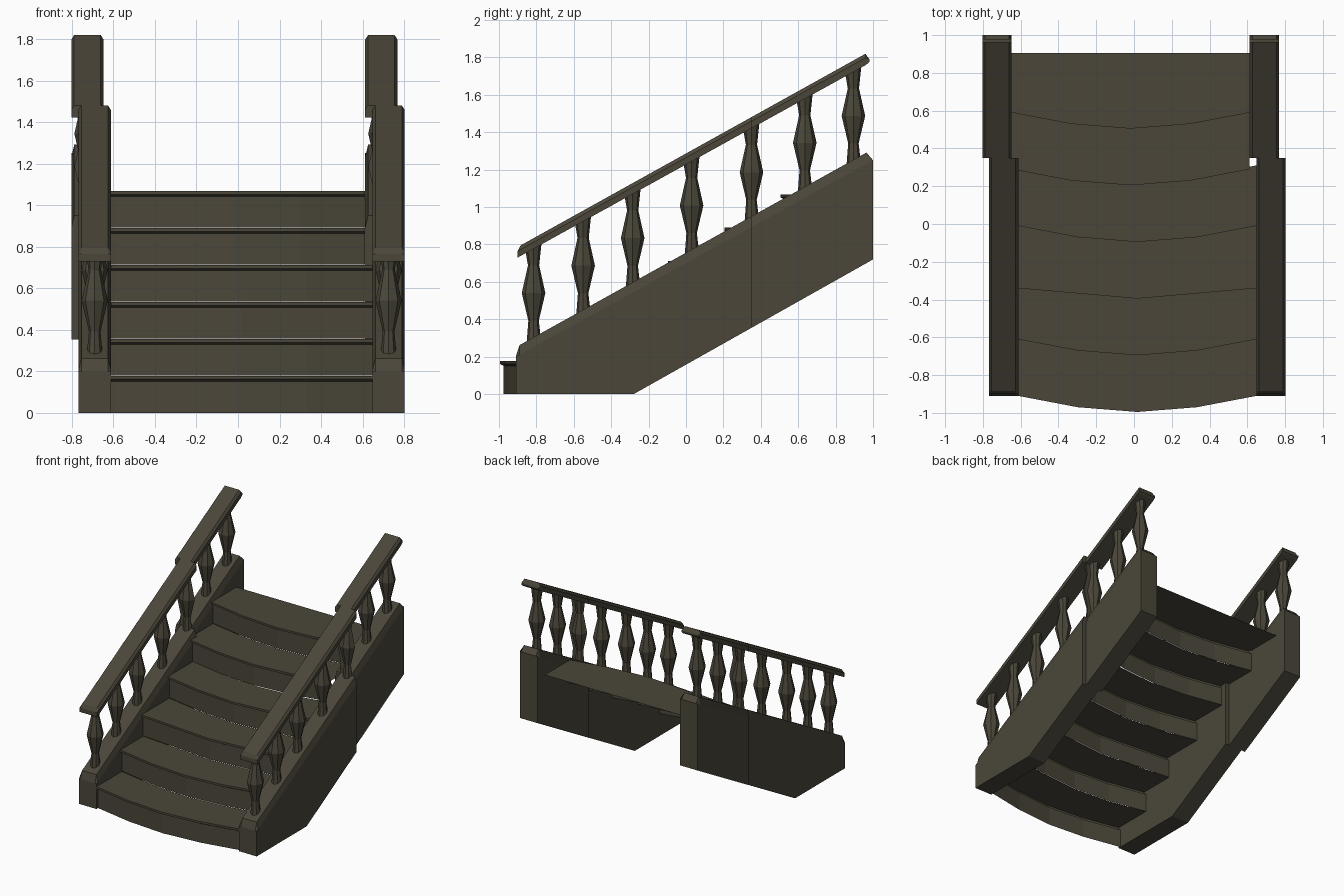
import bpy, bmesh, math

if "Cube" in bpy.data.objects:
    bpy.data.objects.remove(bpy.data.objects["Cube"])

mat = bpy.data.materials.new("dark olive wood")
mat.diffuse_color = (0.07, 0.062, 0.042, 1)
mat.use_nodes = True
mat.node_tree.nodes["Principled BSDF"].inputs["Base Color"].default_value = mat.diffuse_color

SPLIT = 0.35            # the stair is two sections, offset sideways
SHIFT = 0.0175
CENTRE, HALF = 0.7075, 0.0775


def finish(bm, name, recalc=True):
    if recalc:
        bmesh.ops.recalc_face_normals(bm, faces=bm.faces)
    me = bpy.data.meshes.new(name)
    bm.to_mesh(me)
    bm.free()
    me.materials.append(mat)
    ob = bpy.data.objects.new(name, me)
    bpy.context.collection.objects.link(ob)
    return ob


def chamfered_beam(name, cx, stations, inset):
    """Stations are (y, bottom, shoulder, top); the top edge is inset."""
    bm = bmesh.new()
    rings = []
    w, wi = HALF, HALF - inset
    for y, zb, zs, zt in stations:
        pts = [(-w, zb), (-w, zs), (-wi, zt), (wi, zt), (w, zs), (w, zb)]
        rings.append([bm.verts.new((cx + x, y, z)) for x, z in pts])
    for a, b in zip(rings, rings[1:]):
        for i in range(6):
            j = (i + 1) % 6
            bm.faces.new((a[i], a[j], b[j], b[i]))
    bm.faces.new(rings[0])
    bm.faces.new(rings[-1][::-1])
    return finish(bm, name)


# stringer heights along the slope
def str_bottom(y): return max(0.0, (y + 0.28) * 0.5625)
def str_shoulder(y): return 0.2 + (y + 0.91) * 0.55
def str_top(y): return 0.262 + (y + 0.89) * 0.555


# handrail heights along the slope
def rail_bottom(y): return 0.73 + (y + 0.90) * 0.553
def rail_top(y): return 0.795 + (y + 0.885) * 0.5555
def rail_shoulder(y): return rail_top(y) - 0.022


def stringer_station(y, end=False):
    s = str_shoulder(y)
    return (y, str_bottom(y), s, s if end else str_top(y))


def rail_station(y, end=False):
    s = rail_shoulder(y)
    return (y, rail_bottom(y), s, s if end else rail_top(y))


def baluster(name, cx, cy, keep=0):
    """Eight-sided turned post; keep -1/+1 keeps only one side of the split."""
    z0, z1 = str_top(cy) - 0.01, rail_bottom(cy) + 0.01
    h = z1 - z0
    profile = [(0.037, 0), (0.028, 0.2), (0.063, 0.5), (0.03, 0.8), (0.043, 1)]
    bm = bmesh.new()
    rings = []
    for r, t in profile:
        ring = []
        for k in range(8):
            a = k * math.pi / 4
            dy = r * math.sin(a)
            z = z0 + t * h + (0.555 * dy if t in (0, 1) else 0)
            ring.append(bm.verts.new((cx + r * math.cos(a), cy + dy, z)))
        rings.append(ring)
    for a, b in zip(rings, rings[1:]):
        for k in range(8):
            j = (k + 1) % 8
            bm.faces.new((a[k], a[j], b[j], b[k]))
    bm.faces.new(rings[0][::-1])
    bm.faces.new(rings[-1])
    if keep:
        cut = bmesh.ops.bisect_plane(
            bm, geom=bm.verts[:] + bm.edges[:] + bm.faces[:], dist=1e-5,
            plane_co=(0, SPLIT, 0), plane_no=(0, -keep, 0), clear_outer=True)
        bmesh.ops.holes_fill(bm, edges=[e for e in bm.edges if e.is_boundary])
    finish(bm, name)


# side stringers, handrails and balusters
for side, sname in ((-1, "left"), (1, "right")):
    low, up = side * CENTRE + SHIFT, side * CENTRE - SHIFT
    chamfered_beam(f"{sname}_lower_stringer", low,
                   [stringer_station(-0.91, True), stringer_station(-0.89),
                    stringer_station(-0.28), stringer_station(SPLIT)], 0.014)
    chamfered_beam(f"{sname}_upper_stringer", up,
                   [stringer_station(SPLIT), stringer_station(0.965),
                    stringer_station(1.0, True)], 0.014)
    chamfered_beam(f"{sname}_lower_handrail", low,
                   [rail_station(-0.90, True), rail_station(-0.885),
                    rail_station(SPLIT)], 0.014)
    chamfered_beam(f"{sname}_upper_handrail", up,
                   [rail_station(SPLIT), rail_station(0.96),
                    (0.98, 1.775, 1.79, 1.79)], 0.014)
    for i, y in enumerate((-0.815, -0.55, -0.285, 0.03)):
        baluster(f"{sname}_lower_baluster_{i}", low, y)
    for i, y in enumerate((0.635, 0.895)):
        baluster(f"{sname}_upper_baluster_{i}", up, y)
    baluster(f"{sname}_split_baluster_lower", low, SPLIT, -1)
    baluster(f"{sname}_split_baluster_upper", up, SPLIT, 1)


# curved steps: riser, nosing and tread as one folded sheet, open underneath
RISE, RUN = 0.178, 0.3


def bow(i):
    e, m = (0.055, 0.0275) if i == 2 else (0.085, 0.025)
    return [-0.995 + RUN * i + d for d in (e, m, 0, m, e)]


for i in range(6):
    shift = SHIFT if i < 4 else -SHIFT
    z0, z1 = RISE * i, RISE * (i + 1)
    z0 += 0.002 if i else 0
    front = bow(i)
    back = [y + 0.02 for y in bow(i + 1)] if i < 5 else [0.905] * 5
    bm = bmesh.new()
    cols = []
    for k in range(5):
        x = -0.63 + 0.315 * k + shift
        f = front[k]
        pts = [(f + 0.02, z0), (f + 0.02, z1 - 0.027), (f, z1 - 0.016),
               (f, z1), (back[k], z1)]
        cols.append([bm.verts.new((x, y, z)) for y, z in pts])
    for a, b in zip(cols, cols[1:]):
        for j in range(4):
            bm.faces.new((a[j], b[j], b[j + 1], a[j + 1]))
    finish(bm, f"step_{i + 1}", recalc=False)
